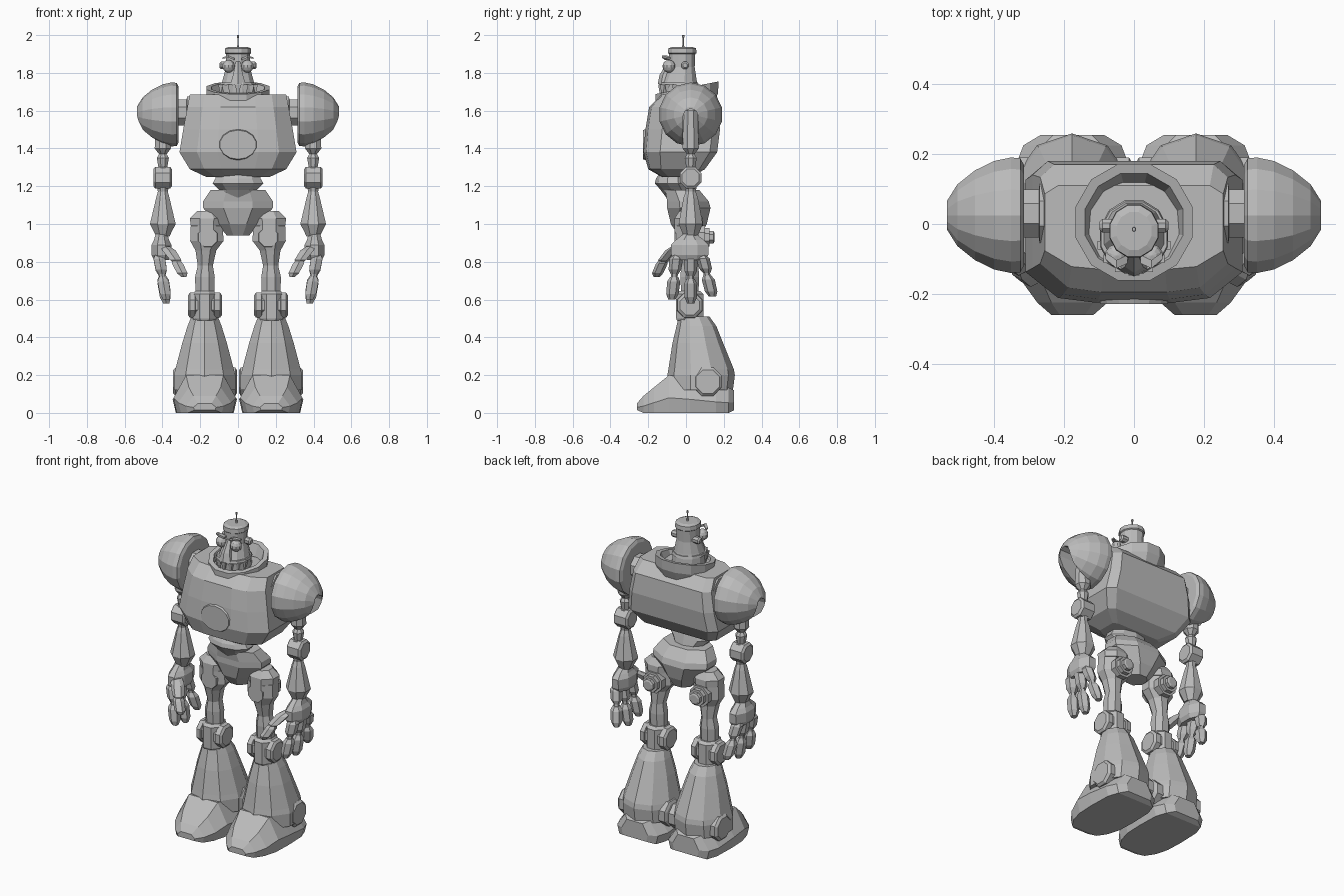
import bpy, bmesh, math
from mathutils import Vector

if "Cube" in bpy.data.objects:
    bpy.data.objects.remove(bpy.data.objects["Cube"], do_unlink=True)

grey = bpy.data.materials.new("metal_grey")
grey.use_nodes = True
grey.diffuse_color = (0.5, 0.5, 0.5, 1)
grey.node_tree.nodes["Principled BSDF"].inputs["Base Color"].default_value = (0.5, 0.5, 0.5, 1)

# Local u, v, w directions for each loft axis
FRAMES = {"Z": ("X", "Y"), "X": ("Y", "Z"), "Y": ("X", "Z")}
UNIT = {"X": Vector((1, 0, 0)), "Y": Vector((0, 1, 0)), "Z": Vector((0, 0, 1))}
SIDES = (("left", 1), ("right", -1))


def finish(name, bm):
    bmesh.ops.recalc_face_normals(bm, faces=bm.faces)
    mesh = bpy.data.meshes.new(name)
    bm.to_mesh(mesh)
    bm.free()
    mesh.materials.append(grey)
    obj = bpy.data.objects.new(name, mesh)
    bpy.context.collection.objects.link(obj)
    return obj


def polygon(n):
    r = 1 / math.cos(math.pi / n)
    return [(r * math.cos((i + .5) * math.tau / n), r * math.sin((i + .5) * math.tau / n)) for i in range(n)]


def loft(name, rings, axis="Z", n=8, section=None, side=1, closed=False, tilt=0):
    """Skin rings of (position along axis, centre u, centre v, radius u, radius v)."""
    section = section or polygon(n)
    u, v = (UNIT[a] for a in FRAMES[axis])
    bm = bmesh.new()
    loops = []
    for w, cu, cv, ru, rv in rings:
        loop = []
        for a, b in section:
            p = UNIT[axis] * w + u * (cu + a * ru) + v * (cv + b * rv)
            p.z += tilt * p.y
            p.x *= side
            loop.append(bm.verts.new(p))
        loops.append(loop)
    pairs = list(zip(loops, loops[1:]))
    if closed:
        pairs.append((loops[-1], loops[0]))
    else:
        bm.faces.new(loops[0])
        bm.faces.new(loops[-1])
    m = len(section)
    for lo, hi in pairs:
        for i in range(m):
            j = (i + 1) % m
            bm.faces.new((lo[i], lo[j], hi[j], hi[i]))
    return finish(name, bm)


def column(name, x, y, rings, n=8, side=1):
    """Vertical loft at x, y from (z, radius x, radius y)."""
    return loft(name, [(z, x, y, rx, ry) for z, rx, ry in rings], "Z", n, side=side)


def axle(name, y, z, rings, n=8, side=1):
    """Sideways turned part from (x, radius)."""
    return loft(name, [(x, y, z, r, r) for x, r in rings], "X", n, side=side)


def ball(name, centre, r, side=1):
    bm = bmesh.new()
    bmesh.ops.create_uvsphere(bm, u_segments=10, v_segments=7, radius=r)
    bmesh.ops.translate(bm, verts=bm.verts, vec=(centre[0] * side, centre[1], centre[2]))
    return finish(name, bm)


# Barrel torso
half = [(.35, -1), (.7, -.93), (1, -.55), (1, .8), (.85, 1)]
torso_section = half + [(-a, b) for a, b in reversed(half)]
torso = [(1.25, .17, -.13, .03), (1.29, .255, -.2, .1), (1.38, .31, -.225, .165), (1.5, .29, -.215, .18),
         (1.62, .268, -.195, .17), (1.685, .255, -.13, .11)]
loft("torso", [(z, 0, (f + b) / 2, hx, (b - f) / 2) for z, hx, f, b in torso], section=torso_section)
disc = loft("chest_disc", [(-.228, 0, 1.42, .095, .075), (-.2, 0, 1.42, .105, .085)], "Y", 14)

# Open tilted collar
loft("collar", [(z, 0, .005, r, r) for z, r in
                ((1.6, .14), (1.66, .165), (1.72, .167), (1.72, .14), (1.64, .11))],
     n=12, closed=True, tilt=.2)

# Head
head = [(1.6, .1, -.03), (1.66, .093, -.03), (1.735, .09, -.035), (1.76, .082, -.032), (1.83, .063, -.022),
        (1.9, .064, -.02), (1.905, .07, -.02), (1.93, .068, -.02), (1.937, .05, -.02)]
loft("head", [(z, 0, y, r, r * 1.08) for z, r, y in head], n=12)
loft("nose", [(1.74, 0, -.115, .04, .03), (1.79, 0, -.105, .026, .03), (1.86, 0, -.08, .012, .015)], n=6)
loft("upper_lip", [(1.735, 0, -.037, .097, .105), (1.75, 0, -.037, .094, .1)], n=12)
for i in range(7):
    a = math.radians(-165 + i * 25)
    x, y = .092 * math.cos(a), -.035 + .1 * math.sin(a)
    column(f"tooth_{i + 1}", x, y, [(1.675, .002, .002), (1.738, .016, .012)], 4)
column("antenna", 0, -.015, [(1.93, .008, .008), (1.945, .004, .004), (1.985, .003, .003),
                             (1.988, .006, .006), (2.0, .005, .005)], 6)

# Waist and pelvis
loft("waist", [(1.14, 0, -.02, .11, .08), (1.18, 0, -.05, .1, .08), (1.215, 0, -.07, .135, .09),
               (1.24, 0, -.07, .12, .085), (1.28, 0, -.06, .11, .07)], n=10)
loft("pelvis", [(.94, 0, .02, .06, .06), (1.0, 0, .015, .11, .095), (1.085, 0, .015, .185, .115),
                (1.12, 0, .01, .185, .11), (1.18, 0, -.02, .145, .09)], n=8)

arch = [(-1, -1), (1, -1), (1, .6), (.7, .88), (0, 1), (-.7, .88), (-1, .6)]
foot_section = [(-.9, -1), (.9, -1), (1, -.2), (.6, 1), (-.6, 1), (-1, -.2)]

for tag, s in SIDES:
    # Face details
    ball(f"{tag}_eye", (.05, -.09, 1.835), .034, s)
    axle(f"{tag}_ear", -.005, 1.84, [(.05, .02), (.09, .02), (.098, .012)], side=s)
    loft(f"{tag}_brow", [(.018, -.1, 1.872, .012, .005), (.05, -.115, 1.887, .012, .006),
                         (.082, -.09, 1.878, .01, .004)], "X", 4, side=s)

    # Domed shoulder with an arched slot for the arm
    dome = axle(f"{tag}_shoulder", .025, 1.58, [(.315, .145), (.325, .163), (.352, .165), (.4, .155), (.455, .128),
                                                (.505, .088), (.535, .04)], 14, s)
    cutter = loft(f"{tag}_slot", [(.41, .025, 1.5, .042, .112), (.6, .025, 1.5, .042, .112)], "X",
                  section=arch, side=s)
    cutter.hide_render = True
    cut = dome.modifiers.new("slot", "BOOLEAN")
    cut.operation, cut.object, cut.solver = "DIFFERENCE", cutter, "EXACT"
    bpy.context.view_layer.update()
    graph = bpy.context.evaluated_depsgraph_get()
    cut_mesh = bpy.data.meshes.new_from_object(dome.evaluated_get(graph))
    dome.modifiers.clear()
    dome.data = cut_mesh
    bpy.data.objects.remove(cutter, do_unlink=True)
    axle(f"{tag}_shoulder_axle", .03, 1.59, [(.24, .085), (.27, .085), (.272, .068), (.33, .068)], side=s)

    # Arm
    column(f"{tag}_upper_arm", .398, .025, [(1.29, .022, .022), (1.35, .032, .032), (1.37, .02, .02),
                                            (1.4, .043, .043), (1.6, .035, .035)], side=s)
    axle(f"{tag}_elbow", .025, 1.245, [(.35, .045), (.36, .058), (.438, .058), (.448, .045)], side=s)
    column(f"{tag}_elbow_block", .398, .025, [(1.17, .026, .026), (1.19, .03, .03), (1.3, .03, .03)], side=s)
    column(f"{tag}_forearm", .398, .025, [(.935, .036, .036), (.955, .045, .045), (1.0, .068, .064),
                                          (1.14, .035, .038), (1.175, .025, .025)], side=s)

    # Hand
    column(f"{tag}_palm", .405, .02, [(.81, .04, .085), (.835, .052, .098), (.89, .052, .1), (.915, .04, .075),
                                      (.95, .03, .03)], side=s)
    for name, y0, y1, drop in (("front", -.05, -.075, .02), ("middle", .025, .025, 0), ("back", .085, .14, .035)):
        def joint(part, z0, z1, t0, t1, r):
            rings = []
            for t, k in ((0, .6), (.2, 1), (.75, .95), (1, .55)):
                q = t0 + (t1 - t0) * t
                rings.append((z0 + (z1 - z0) * t + drop * q, .42 - .04 * q, y0 + (y1 - y0) * q, r * k, r * k))
            loft(f"{tag}_{name}_finger_{part}", rings, n=6, side=s)
        joint("base", .835, .725, 0, .45, .031)
        joint("pin", .74, .69, .4, .55, .016)
        joint("tip", .71, .58, .5, 1, .03)
    loft(f"{tag}_thumb_base", [(.88, .385, -.05, .025, .025), (.86, .365, -.075, .035, .03),
                               (.81, .33, -.115, .03, .028), (.79, .32, -.125, .016, .016)], n=6, side=s)
    loft(f"{tag}_thumb_tip", [(.81, .327, -.12, .018, .018), (.79, .32, -.128, .029, .027),
                              (.74, .295, -.15, .028, .026), (.72, .287, -.155, .014, .014)], n=6, side=s)

    # Hip bolt and thigh
    loft(f"{tag}_hip_bolt", [(y, .16, .93, r, r) for y, r in
                             ((-.06, .05), (.09, .062), (.1, .062), (.1, .048), (.125, .048),
                              (.125, .034), (.145, .034), (.15, .024))], "Y", side=s)
    column(f"{tag}_hip_cap", .165, .015, [(.99, .085, .075), (1.03, .09, .075), (1.07, .05, .05)], side=s)
    loft(f"{tag}_thigh", [(.62, .175, .02, .05, .045), (.72, .175, .02, .052, .05), (.78, .173, .02, .04, .045),
                          (.86, .17, .01, .055, .055), (.91, .165, .01, .088, .07), (.99, .165, .01, .085, .07),
                          (1.02, .165, .01, .06, .05)], side=s)

    # Knee
    axle(f"{tag}_knee", .02, .57, [(.085, .052), (.095, .066), (.125, .068), (.128, .06), (.225, .06),
                                   (.228, .068), (.255, .066), (.265, .052)], side=s)
    column(f"{tag}_knee_block", .177, .02, [(.49, .058, .068), (.5, .062, .072), (.63, .062, .072),
                                            (.645, .05, .055)], side=s)

    # Flared shin, ankle hub and foot
    shin = [(.12, .163, -.085, .24), (.2, .163, -.09, .25), (.23, .155, -.085, .245), (.37, .118, -.065, .19),
            (.46, .09, -.045, .155), (.51, .07, -.035, .12)]
    loft(f"{tag}_shin", [(z, .177, (f + b) / 2, hx, (b - f) / 2) for z, hx, f, b in shin], n=10, side=s)
    axle(f"{tag}_ankle", .115, .165, [(.006, .06), (.014, .075), (.33, .075), (.343, .062)], side=s)
    foot = [(-.26, .06, .015, .05), (-.225, .1, 0, .09), (-.17, .14, 0, .135), (-.09, .165, 0, .2),
            (.02, .17, 0, .18), (.16, .165, 0, .145), (.225, .14, 0, .135), (.255, .09, .015, .12)]
    loft(f"{tag}_foot", [(y, .176, (lo + hi) / 2, hw, (hi - lo) / 2) for y, hw, lo, hi in foot], "Y",
         section=foot_section, side=s)
